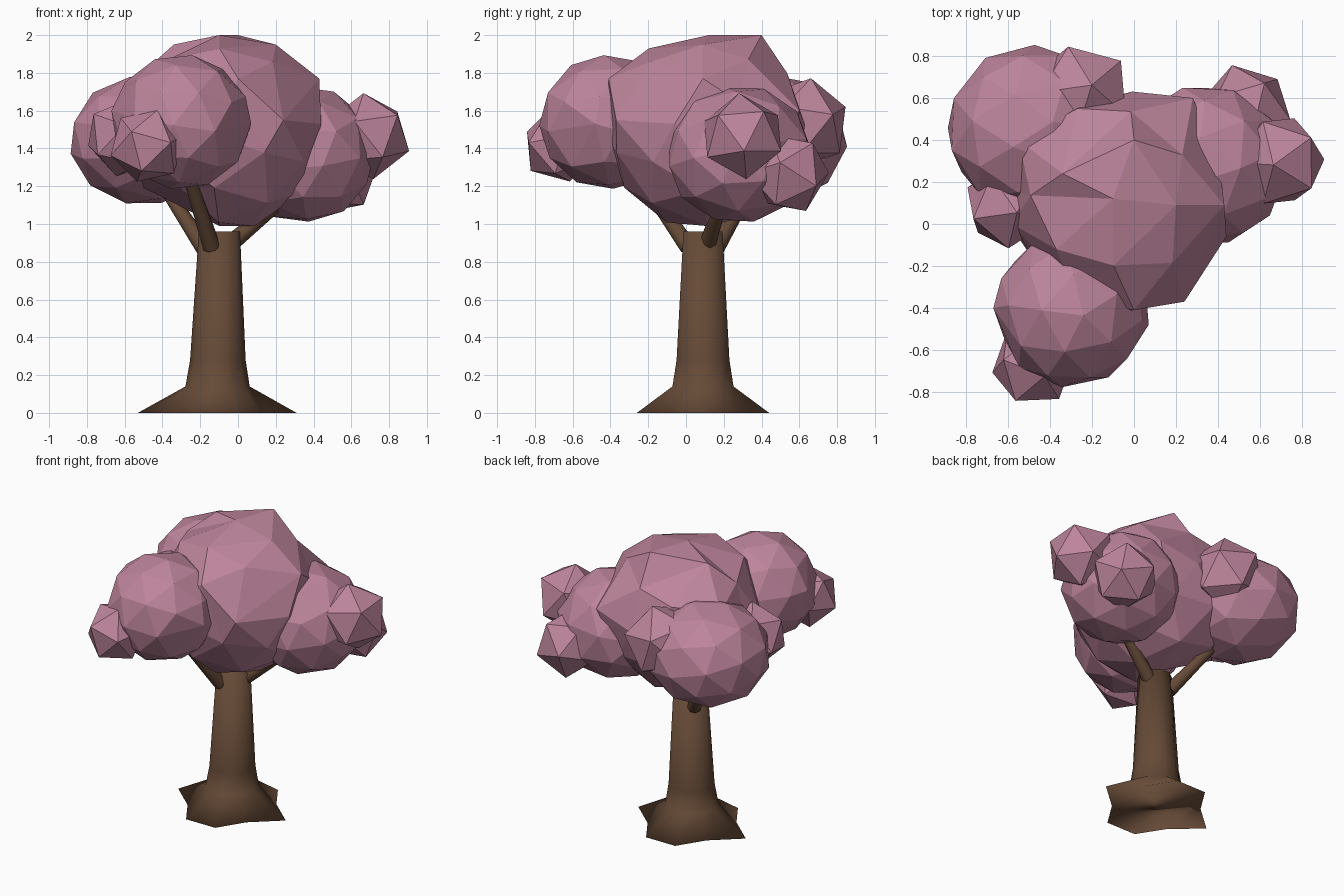
import bpy, math
from mathutils import Vector

if "Cube" in bpy.data.objects:
    bpy.data.objects.remove(bpy.data.objects["Cube"])


def material(name, rgb):
    m = bpy.data.materials.new(name)
    m.diffuse_color = (*rgb, 1)
    m.use_nodes = True
    m.node_tree.nodes["Principled BSDF"].inputs["Base Color"].default_value = m.diffuse_color
    return m


PINK = material("blossom pink", (0.51, 0.232, 0.33))
BROWN = material("bark brown", (0.132, 0.069, 0.038))


def tube(name, rings, angle):
    """Closed smooth skin through rings that have equal point counts."""
    n = len(rings[0])
    verts = [p for r in rings for p in r]
    faces = [(k * n + i, k * n + (i + 1) % n, (k + 1) * n + (i + 1) % n, (k + 1) * n + i)
             for k in range(len(rings) - 1) for i in range(n)]
    faces += [tuple(reversed(range(n))), tuple(range(len(verts) - n, len(verts)))]
    me = bpy.data.meshes.new(name)
    me.from_pydata(verts, [], faces)
    me.materials.append(BROWN)
    ob = bpy.data.objects.new(name, me)
    bpy.context.collection.objects.link(ob)
    bpy.ops.object.select_all(action='DESELECT')
    ob.select_set(True)
    bpy.context.view_layer.objects.active = ob
    bpy.ops.object.shade_smooth_by_angle(angle=math.radians(angle))


# Trunk: wavy root flare rising into a tapered ten-sided stem
CX, CY, SIDES = -0.11, 0.09, 10
rings = []
for z, r, wave in [(0, 0.345, 0.075), (0.14, 0.17, 0.0), (0.28, 0.147, 0), (0.96, 0.109, 0)]:
    ring = []
    for i in range(SIDES):
        a = math.tau * i / SIDES
        d = r + wave * math.cos(6 * a)
        ring.append((CX + 0.012 * z + d * math.cos(a), CY + d * math.sin(a), z))
    rings.append(ring)
tube("trunk", rings, 180)


# Branches: tapered limbs from the trunk top into the foliage
def branch(name, a, b, r0, r1, n=8):
    a, b = Vector(a), Vector(b)
    q = (b - a).to_track_quat('Z', 'Y')
    tube(name, [[p + q @ Vector((r * math.cos(t * math.tau / n), r * math.sin(t * math.tau / n), 0))
                 for t in range(n)] for p, r in ((a, r0), (b, r1))], 50)


branch("front_branch", (-0.14, 0.01, 0.88), (-0.27, -0.27, 1.29), 0.048, 0.034)
branch("left_branch", (-0.17, 0.15, 0.86), (-0.42, 0.37, 1.24), 0.048, 0.030)
branch("right_branch", (-0.06, 0.11, 0.88), (0.24, 0.19, 1.13), 0.048, 0.034)

# Foliage: faceted clumps (name, centre, radius, height factor, subdivisions, tilt in degrees)
clumps = [
    ("crown", (-0.07, 0.105, 1.495), 0.53, 1, 2, (-22, 8, 10)),
    ("front_clump", (-0.30, -0.41, 1.54), 0.37, 0.97, 2, (8, 6, 30)),
    ("left_clump", (-0.49, 0.45, 1.445), 0.405, 0.86, 2, (12, 10, 70)),
    ("right_clump", (0.34, 0.28, 1.37), 0.39, 0.94, 2, (10, -8, 15)),
    ("front_tuft", (-0.48, -0.67, 1.415), 0.205, 1, 1, (20, 10, 20)),
    ("left_tuft", (-0.60, 0.09, 1.46), 0.215, 1, 1, (15, 0, 50)),
    ("back_tuft", (-0.25, 0.62, 1.53), 0.25, 1, 1, (0, 15, 40)),
    ("right_back_tuft", (0.53, 0.54, 1.27), 0.225, 1, 1, (25, 10, 0)),
    ("right_tuft", (0.69, 0.30, 1.465), 0.23, 1, 1, (0, -8, 36)),
]
# Irregular corners: the nearest free vertex is pulled to each point
corners = {
    "crown": [(0, 0.4, 2.0), (-0.1, 0.12, 2.0), (0.2, 0.09, 1.95), (-0.34, 0.24, 1.95),
              (0.43, 0.09, 1.77), (0.44, -0.06, 1.53), (0.0, -0.41, 1.77), (0.24, -0.37, 1.55),
              (-0.55, 0.4, 1.72), (-0.58, 0.0, 1.55), (0.28, 0.6, 1.6), (-0.27, 0.55, 1.74),
              (-0.1, 0.12, 0.99), (-0.32, -0.08, 1.2)],
    "front_clump": [(0.07, -0.48, 1.53), (-0.67, -0.4, 1.6)],
}
for name, c, r, flat, sub, tilt in clumps:
    bpy.ops.mesh.primitive_ico_sphere_add(subdivisions=sub, radius=r,
                                          rotation=[math.radians(t) for t in tilt])
    ob = bpy.context.object
    ob.name = name
    ob.data.materials.append(PINK)
    bpy.ops.object.transform_apply(location=True, rotation=True, scale=True)
    for v in ob.data.vertices:
        v.co = Vector((v.co.x, v.co.y, v.co.z * flat)) + Vector(c)
    free = list(ob.data.vertices)
    for p in corners.get(name, []):
        p = Vector(p)
        v = min(free, key=lambda v: (v.co - p).length)
        v.co = p
        free.remove(v)
